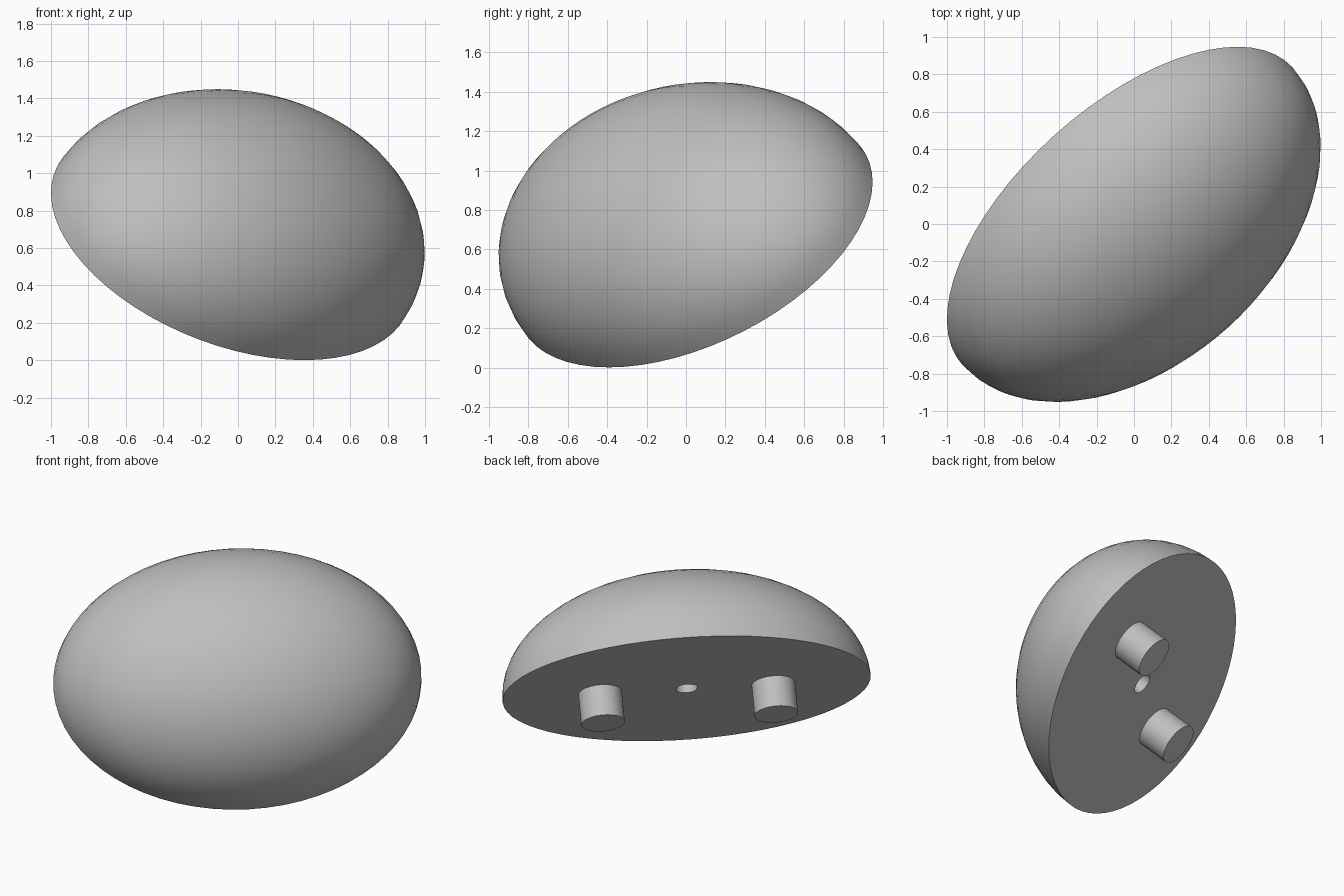
import bpy
import bmesh
from math import sin, cos, pi, radians
from mathutils import Matrix, Euler

cube = bpy.data.objects.get("Cube")
if cube:
    bpy.data.objects.remove(cube, do_unlink=True)

# Single grey colour
grey = bpy.data.materials.new("plain_grey")
grey.use_nodes = True
colour = (0.52, 0.52, 0.52, 1)
grey.diffuse_color = colour
grey.node_tree.nodes["Principled BSDF"].inputs["Base Color"].default_value = colour

# Local frame: x along the long axis, z from the flat face to the dome top
PLACE = (Matrix.Translation((-0.035, 0.042, 0.637))
         @ Euler((radians(47.5), 0, radians(42))).to_matrix().to_4x4())
LENGTH, WIDTH, HEIGHT = 1.188, 0.863, 0.748   # half length, half width, dome height
HOLE_R, HOLE_DEPTH = 0.07, 0.2
PEG_R, PEG_LENGTH, PEG_X = 0.14, 0.21, 0.56


def loft(name, rings, segments):
    """Join elliptical rings (rx, ry, z), closing both ends with a cap."""
    bm = bmesh.new()
    angles = [2 * pi * i / segments for i in range(segments)]
    loops = [[bm.verts.new((rx * cos(a), ry * sin(a), z)) for a in angles]
             for rx, ry, z in rings]
    for low, high in zip(loops, loops[1:]):
        for i in range(segments):
            j = (i + 1) % segments
            bm.faces.new((low[i], low[j], high[j], high[i]))
    bm.faces.new(loops[0][::-1])
    bm.faces.new(loops[-1])
    bmesh.ops.recalc_face_normals(bm, faces=bm.faces)
    mesh = bpy.data.meshes.new(name)
    bm.to_mesh(mesh)
    bm.free()
    mesh.materials.append(grey)
    obj = bpy.data.objects.new(name, mesh)
    bpy.context.collection.objects.link(obj)
    bpy.ops.object.select_all(action="DESELECT")
    obj.select_set(True)
    bpy.context.view_layer.objects.active = obj
    bpy.ops.object.shade_smooth_by_angle(angle=radians(35))
    return obj


# Half ellipsoid with a blind hole in the middle of its flat face
STEPS = 14
rings = [(HOLE_R, HOLE_R, HOLE_DEPTH), (HOLE_R, HOLE_R, 0)]
for k in range(STEPS):
    t = k / STEPS * pi / 2
    rings.append((LENGTH * cos(t), WIDTH * cos(t), HEIGHT * sin(t)))
rings.append((0.01, 0.01, HEIGHT))
dome = loft("half_shell", rings, 64)
dome.matrix_world = PLACE

# Two round pegs on the long axis, standing out of the flat face
for side, x in (("left", PEG_X), ("right", -PEG_X)):
    peg = loft(side + "_peg", [(PEG_R, PEG_R, -PEG_LENGTH), (PEG_R, PEG_R, 0.02)], 40)
    peg.matrix_world = PLACE @ Matrix.Translation((x, 0, 0))
